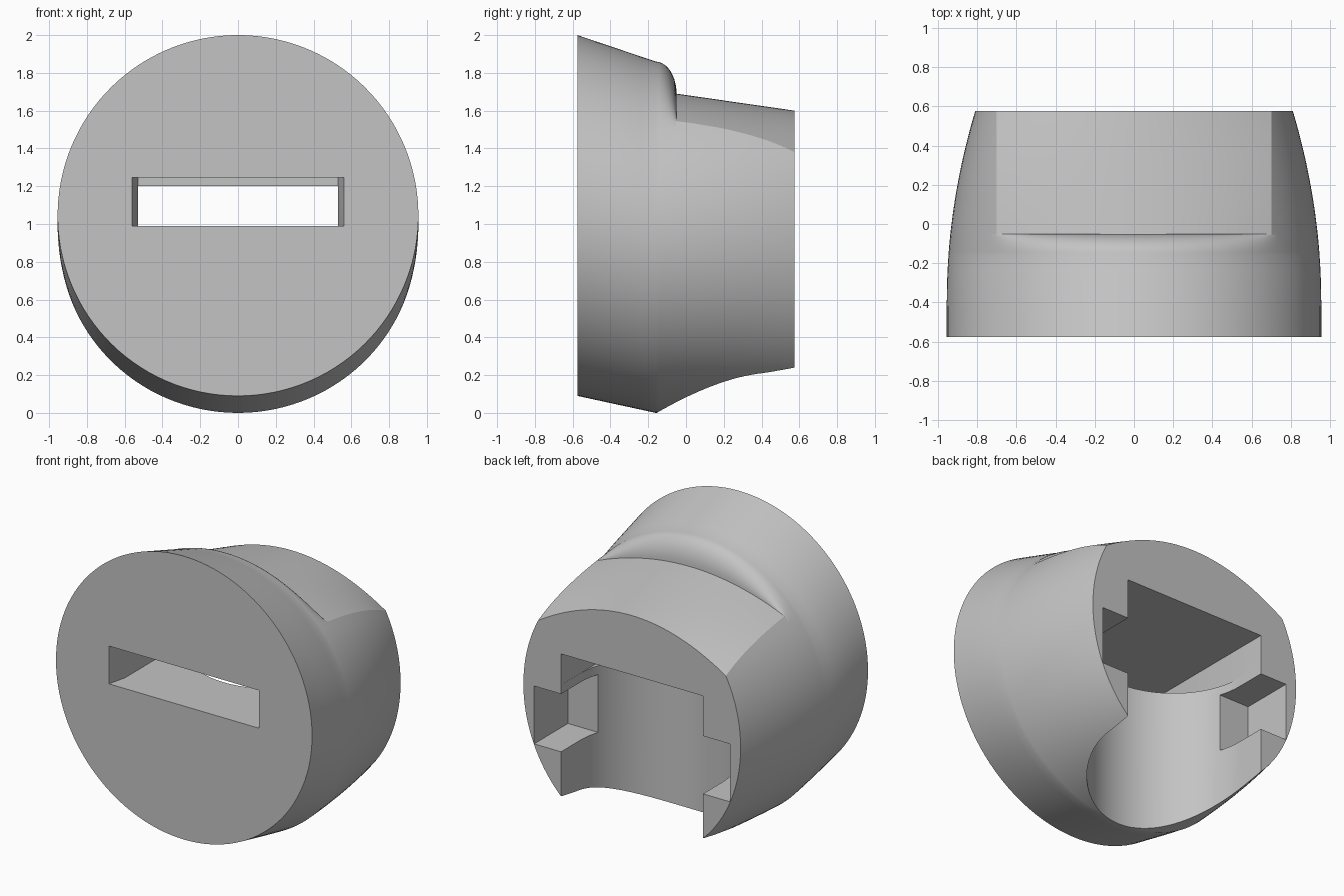
import bpy, bmesh, math

cube = bpy.data.objects.get("Cube")
if cube:
    bpy.data.objects.remove(cube, do_unlink=True)

grey = bpy.data.materials.new("light_grey")
grey.use_nodes = True
GREY = (0.55, 0.55, 0.55, 1)
grey.diffuse_color = GREY
grey.node_tree.nodes["Principled BSDF"].inputs["Base Color"].default_value = GREY

FRONT, BACK = -0.575, 0.575
STEP_START, STEP_END = -0.16, -0.05   # rounded shoulder behind the front collar
FLAT = 0.70                           # half width of the lowered top


def loft(name, rings):
    """Skin equal-length closed rings and cap both ends."""
    bm = bmesh.new()
    loops = [[bm.verts.new(p) for p in ring] for ring in rings]
    for a, b in zip(loops, loops[1:]):
        for i in range(len(a)):
            j = (i + 1) % len(a)
            bm.faces.new((a[i], a[j], b[j], b[i]))
    bm.faces.new(loops[0])
    bm.faces.new(loops[-1])
    bmesh.ops.recalc_face_normals(bm, faces=bm.faces)
    mesh = bpy.data.meshes.new(name)
    bm.to_mesh(mesh)
    bm.free()
    mesh.materials.append(grey)
    ob = bpy.data.objects.new(name, mesh)
    bpy.context.collection.objects.link(ob)
    return ob


def box(name, x0, x1, y0, y1, z0, z1):
    return loft(name, [[(x0, y, z0), (x1, y, z0), (x1, y, z1), (x0, y, z1)]
                       for y in (y0, y1)])


def lerp(a, b, t):
    return a + (b - a) * t


def body_ring(y):
    """Oval cross-section whose top drops to a shallow arch behind the shoulder."""
    half_w = 0.955 - 0.145 * (max(0, y + 0.4) / 0.975) ** 2
    if y < STEP_START:
        t = (y - FRONT) / (STEP_START - FRONT)
        mid, half_h = lerp(1.045, 0.93, t), lerp(0.955, 0.93, t)
    else:
        t = (y - STEP_START) / (BACK - STEP_START)
        mid, half_h = lerp(0.93, 0.925, t), lerp(0.93, 0.905, t)
    s = min(1, max(0, (y - STEP_START) / (STEP_END - STEP_START)))
    drop = 1 - math.sqrt(1 - s * s)
    crown = lerp(1.69, 1.60, (y - STEP_END) / (BACK - STEP_END))

    def oval_z(x):
        return mid + half_h * math.sqrt(1 - (x / half_w) ** 2)

    ring, n = [], 40
    for i in range(n + 1):
        x = FLAT - 2 * FLAT * i / n
        arch = lerp(crown, oval_z(FLAT), (x / FLAT) ** 2)
        ring.append((x, y, lerp(oval_z(x), arch, drop)))
    start = math.acos(-FLAT / half_w)
    end = 2 * math.pi + math.acos(FLAT / half_w)
    m = 90
    for i in range(1, m):
        a = lerp(start, end, i / m)
        ring.append((half_w * math.cos(a), y, mid + half_h * math.sin(a)))
    return ring


# Body: front collar, rounded shoulder, tapered rear
ys = [lerp(FRONT, STEP_START, i / 6) for i in range(6)]
ys += [lerp(STEP_START, STEP_END, math.sin(i / 10 * math.pi / 2)) for i in range(11)]
ys += [lerp(STEP_END, BACK, i / 14) for i in range(1, 15)]
body = loft("body", [body_ring(y) for y in ys])

# Round-ended pocket, open below and behind
R, PY = 0.5295, 0.375
outline = [(R * math.cos(a), PY - R * math.sin(a))
           for a in (math.pi * i / 48 for i in range(49))]
outline += [(-R, 0.8), (R, 0.8)]
cutters = [loft("pocket_cutter", [[(x, y, z) for x, y in outline] for z in (-0.5, 1.1)])]

# Passage above the pocket, running through to the front slot
cutters.append(box("passage_cutter", -0.53, 0.53, -0.5, 0.8, 0.99, 1.2))

# Front slot, slightly narrowing inwards
cutters.append(loft("slot_cutter", [
    [(-w, y, 0.99), (w, y, 0.99), (w, y, 1.245), (-w, y, 1.245)]
    for y, w in ((-0.7, 0.59), (-0.45, 0.53))]))

# Side notches at the rear
for side, label in ((1, "left"), (-1, "right")):
    x0, x1 = sorted((side * 0.4, side * 0.73))
    cutters.append(box(label + "_notch_cutter", x0, x1, 0.215, 0.8, 0.54, 0.93))

bpy.ops.object.select_all(action="DESELECT")
body.select_set(True)
bpy.context.view_layer.objects.active = body
for cutter in cutters:
    cutter.hide_render = True
    mod = body.modifiers.new(cutter.name, "BOOLEAN")
    mod.operation = "DIFFERENCE"
    mod.solver = "EXACT"
    mod.object = cutter
    bpy.ops.object.modifier_apply(modifier=mod.name)
    bpy.data.objects.remove(cutter, do_unlink=True)

bpy.ops.object.shade_smooth_by_angle(angle=math.radians(25))
